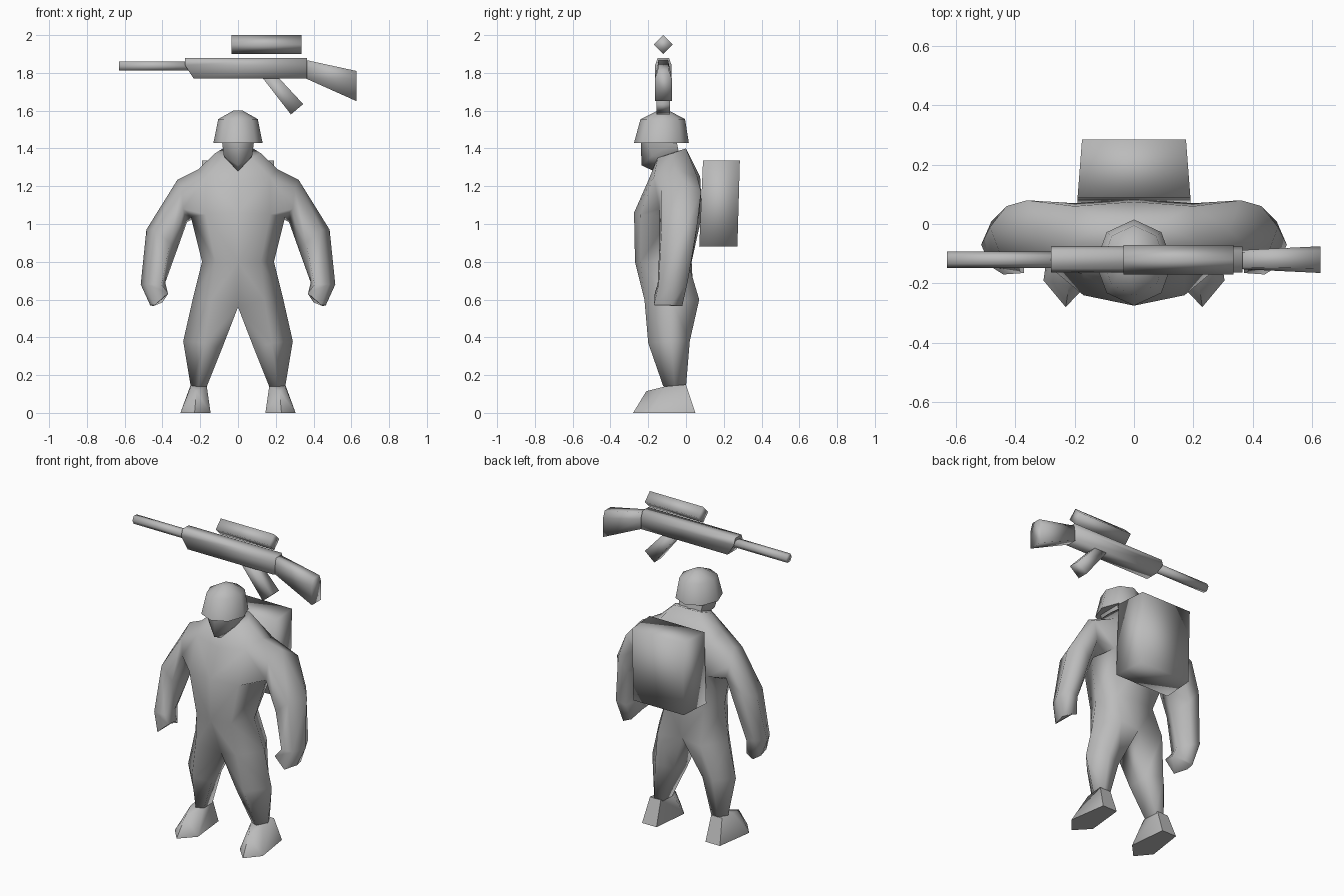
import bpy, bmesh, math

cube = bpy.data.objects.get("Cube")
if cube:
    bpy.data.objects.remove(cube, do_unlink=True)

GREY = (0.5, 0.5, 0.5, 1)
mat = bpy.data.materials.new("plain grey")
mat.use_nodes = True
mat.diffuse_color = GREY
mat.node_tree.nodes["Principled BSDF"].inputs["Base Color"].default_value = GREY
GUN_Y = -0.12


def finish(name, bm, mirror=False, angle=95):
    bmesh.ops.recalc_face_normals(bm, faces=bm.faces)
    me = bpy.data.meshes.new(name)
    bm.to_mesh(me)
    bm.free()
    me.materials.append(mat)
    ob = bpy.data.objects.new(name, me)
    bpy.context.collection.objects.link(ob)
    if mirror:
        mod = ob.modifiers.new("Mirror", 'MIRROR')
        mod.merge_threshold = 0.001
    bpy.ops.object.select_all(action='DESELECT')
    ob.select_set(True)
    bpy.context.view_layer.objects.active = ob
    bpy.ops.object.shade_smooth_by_angle(angle=math.radians(angle))
    return ob


def add_ring(bm, points):
    return [bm.verts.new(p) for p in points]


def bridge(bm, a, b, skip=()):
    n = len(a)
    for i in range(n):
        if i not in skip:
            j = (i + 1) % n
            bm.faces.new((a[i], a[j], b[j], b[i]))


def loft(name, rings, **kw):
    bm = bmesh.new()
    loops = [add_ring(bm, r) for r in rings]
    for a, b in zip(loops, loops[1:]):
        bridge(bm, a, b)
    bm.faces.new(loops[0])
    bm.faces.new(loops[-1])
    return finish(name, bm, **kw)


def hull(name, points, **kw):
    bm = bmesh.new()
    add_ring(bm, points)
    bmesh.ops.convex_hull(bm, input=bm.verts)
    return finish(name, bm, **kw)


def tube(name, x0, x1, z, r, n):
    angles = [2 * math.pi * i / n for i in range(n)]
    return loft(name, [[(x, GUN_Y + r * math.cos(a), z + r * math.sin(a)) for a in angles]
                       for x in (x0, x1)])


# Body: half torso rings run front, front side, side, back side, back
bm = bmesh.new()
waist = add_ring(bm, [(0, -.27, .8), (.12, -.24, .8), (.19, -.11, .8), (.13, .01, .8), (0, .03, .8)])
chest = add_ring(bm, [(0, -.275, 1.06), (.17, -.24, 1.05), (.25, -.08, 1.04), (.2, .07, 1.05), (0, .085, 1.05)])
shoulder = add_ring(bm, [(0, -.2, 1.23), (.17, -.17, 1.25), (.21, -.06, 1.29), (.2, .06, 1.25), (0, .075, 1.25)])
neck = add_ring(bm, [(0, -.17, 1.28), (.07, -.15, 1.35), (.12, -.07, 1.375), (.08, 0, 1.4), (0, 0, 1.4)])
bridge(bm, waist, chest, skip=(4,))
bridge(bm, chest, shoulder, skip=(1, 2, 4))
bridge(bm, shoulder, neck, skip=(4,))
bm.faces.new(neck)

# Arm grows from the opening between chest and shoulder
arm = [chest[1], chest[2], chest[3], shoulder[3], shoulder[2], shoulder[1]]
arm_rings = [
    [(.29, -.14, 1.08), (.27, -.04, 1.01), (.32, .06, 1.07), (.36, .08, 1.17), (.32, -.02, 1.235), (.3, -.13, 1.19)],
    [(.36, -.14, .9), (.32, -.05, .87), (.37, .05, .92), (.43, .06, 1.0), (.485, -.01, .97), (.44, -.13, .97)],
    [(.405, -.15, .68), (.385, -.08, .69), (.42, 0, .68), (.48, .01, .7), (.515, -.07, .68), (.48, -.145, .68)],
    [(.37, -.165, .635), (.37, -.1, .63), (.4, -.03, .585), (.45, -.02, .565), (.465, -.08, .57), (.44, -.17, .57)],
]
for points in arm_rings:
    ring = add_ring(bm, points)
    bridge(bm, arm, ring)
    arm = ring
bm.faces.new(arm)

# Leg: hip ring shares the centre line, then closes into a limb
hip = add_ring(bm, [(0, -.17, .56), (.14, -.22, .6), (.24, -.08, .6), (.15, .07, .6), (0, .04, .6)])
bridge(bm, waist, hip, skip=(4,))
leg = hip
for points in ([(.085, -.14, .34), (.18, -.2, .37), (.29, -.08, .38), (.2, .02, .38), (.1, -.02, .36)],
               [(.165, -.1, .14), (.21, -.12, .14), (.25, -.06, .14), (.22, 0, .14), (.17, -.01, .14)]):
    ring = add_ring(bm, points)
    bridge(bm, leg, ring)
    leg = ring
bm.faces.new(leg)
finish("body", bm, mirror=True)

# Boots
hull("boots", [(.17, .05, 0), (.27, .05, 0), (.305, -.19, 0), (.23, -.28, 0), (.145, -.19, 0),
               (.165, -.11, .14), (.25, -.11, .14), (.175, 0, .15), (.25, 0, .15),
               (.22, -.21, .115)], mirror=True, angle=70)

# Head and helmet
hull("face", [(0, -.24, 1.44), (0, -.235, 1.31), (0, -.17, 1.28)] +
     [(s * x, y, z) for s in (-1, 1) for x, y, z in
      ((.085, -.2, 1.44), (.085, -.05, 1.44), (.075, -.18, 1.36), (.07, -.03, 1.34))], angle=70)


def oval(rx, ry, cy, z):
    return [(rx * math.sin(i * math.pi / 4), cy + ry * math.cos(i * math.pi / 4), z) for i in range(8)]


loft("helmet", [oval(.13, .145, -.13, 1.43), oval(.105, .118, -.123, 1.555),
                oval(.025, .03, -.12, 1.6)], angle=80)

# Backpack, slightly narrower at the back
loft("backpack", [[(-.19, .09, 1.335), (.19, .09, 1.335), (.19, .07, .88), (-.19, .07, .88)],
                  [(-.175, .285, 1.335), (.175, .285, 1.335), (.175, .272, .88), (-.175, .272, .88)]])

# Rifle
tube("rifle_barrel", -.63, -.24, 1.837, .028, 6)
tube("rifle_scope", -.035, .335, 1.95, .05, 4)


def section(x0, x1, top, low, w_top, w_low):
    """Six-sided rifle cross-section, chamfered along the top"""
    mid = top - .04
    return [(x0, GUN_Y - w_top, top), (x0, GUN_Y + w_top, top), (x0, GUN_Y + w_low, mid),
            (x1, GUN_Y + w_low, low), (x1, GUN_Y - w_low, low), (x0, GUN_Y - w_low, mid)]


loft("rifle_receiver", [section(-.28, -.235, 1.88, 1.77, .03, .044),
                        section(.365, .365, 1.88, 1.77, .03, .044)])
loft("rifle_stock", [section(.36, .36, 1.868, 1.77, .025, .032),
                     section(.628, .628, 1.81, 1.65, .03, .045)])
loft("rifle_grip", [[(x, GUN_Y + s * .035, z) for s, x, z in
                     ((-1, a, za), (1, a, za), (1, b, zb), (-1, b, zb))]
                    for a, za, b, zb in ((.125, 1.78, .21, 1.78), (.28, 1.58, .345, 1.635))])
